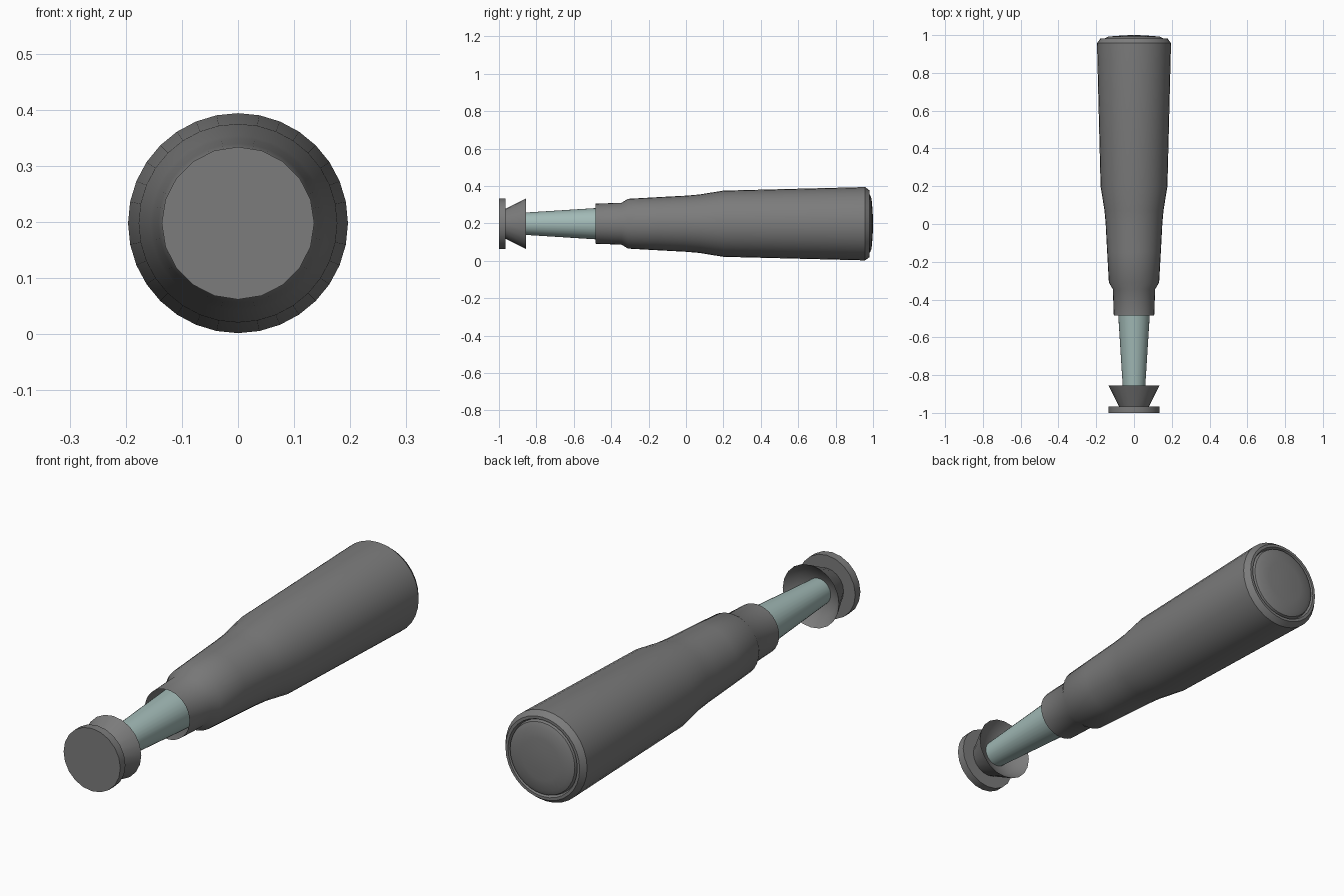
import bpy, bmesh, math

if "Cube" in bpy.data.objects:
    bpy.data.objects.remove(bpy.data.objects["Cube"])

CZ = 0.198  # height of the optical axis


def make_material(name, rgb):
    m = bpy.data.materials.new(name)
    m.diffuse_color = (*rgb, 1)
    m.use_nodes = True
    m.node_tree.nodes["Principled BSDF"].inputs["Base Color"].default_value = m.diffuse_color
    return m


dark = make_material("dark_grey", (0.2, 0.2, 0.2))
teal = make_material("teal_metal", (0.36, 0.49, 0.47))


def lathe(name, profile, sides=32, material=dark):
    """Revolve (y, radius) points about the long axis; radius 0 closes an end."""
    bm = bmesh.new()
    rings = []
    for y, r in profile:
        if r == 0:
            rings.append([bm.verts.new((0, y, CZ))] * sides)
        else:
            rings.append([bm.verts.new((r * math.sin(2 * math.pi * i / sides), y,
                                        CZ + r * math.cos(2 * math.pi * i / sides)))
                          for i in range(sides)])
    for a, b in zip(rings, rings[1:]):
        for i in range(sides):
            j = (i + 1) % sides
            bm.faces.new(list(dict.fromkeys((a[i], a[j], b[j], b[i]))))
    bmesh.ops.recalc_face_normals(bm, faces=bm.faces)
    mesh = bpy.data.meshes.new(name)
    bm.to_mesh(mesh)
    bm.free()
    ob = bpy.data.objects.new(name, mesh)
    bpy.context.collection.objects.link(ob)
    mesh.materials.append(material)
    bpy.ops.object.select_all(action='DESELECT')
    ob.select_set(True)
    bpy.context.view_layer.objects.active = ob
    bpy.ops.object.shade_smooth_by_angle(angle=math.radians(35))
    return ob


# Main barrel: open collar, shoulder, waist flare, body, chamfered rim with a lip
lathe("barrel", [(-0.485, 0.107), (-0.345, 0.112), (-0.31, 0.133), (-0.15, 0.142),
                 (0.0, 0.15), (0.07, 0.156), (0.2, 0.177), (0.957, 0.196),
                 (0.982, 0.178), (0.982, 0.166), (0.967, 0.16)])

# Domed front lens
lathe("front_lens", [(0.967, 0.16), (0.983, 0.155), (0.992, 0.135), (0.996, 0.09),
                     (0.999, 0.045), (1.0, 0)])

# Tapered drawtube
lathe("drawtube", [(-0.965, 0.053), (-0.30, 0.095)], 32, teal)

# Eyepiece: flared cup with a shallow bowl inside, and end disc
lathe("eyecup", [(-0.965, 0.08), (-0.855, 0.135), (-0.895, 0.1), (-0.91, 0.056)], 20)
lathe("end_disc", [(-1.0, 0), (-1.0, 0.136), (-0.965, 0.136), (-0.965, 0)], 20)
